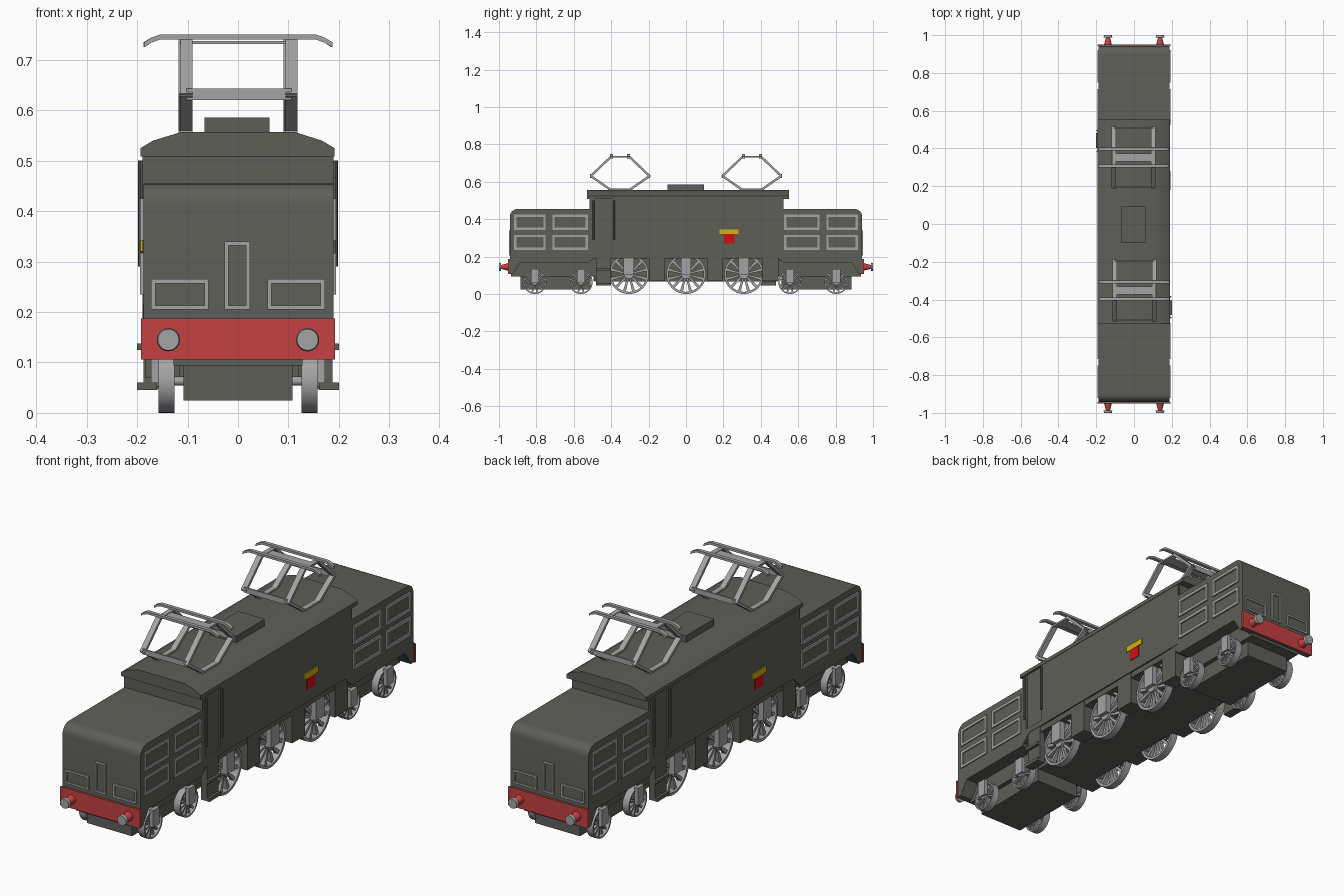
import bpy, bmesh, math
from mathutils import Vector, Matrix

if "Cube" in bpy.data.objects:
    bpy.data.objects.remove(bpy.data.objects["Cube"])


def material(name, rgb):
    m = bpy.data.materials.new(name)
    m.diffuse_color = (*rgb, 1)
    m.use_nodes = True
    m.node_tree.nodes["Principled BSDF"].inputs["Base Color"].default_value = m.diffuse_color
    return m


DARK = material("dark body grey", (0.112, 0.114, 0.098))
GREY = material("light metal grey", (0.37, 0.37, 0.37))
BEAM = material("beam red", (0.56, 0.052, 0.052))
RED = material("plate red", (0.64, 0.004, 0.006))
YELLOW = material("plate yellow", (0.68, 0.45, 0.004))


def finish(name, bm, mat):
    bmesh.ops.recalc_face_normals(bm, faces=bm.faces)
    me = bpy.data.meshes.new(name)
    bm.to_mesh(me)
    bm.free()
    me.materials.append(mat)
    me.shade_smooth()
    me.set_sharp_from_angle(angle=math.radians(32))
    ob = bpy.data.objects.new(name, me)
    bpy.context.collection.objects.link(ob)
    return ob


def add_box(bm, x0, x1, y0, y1, z0, z1, s=1):
    """Box from ranges; s=-1 turns it half a turn about the vertical axis."""
    c = Vector((s * (x0 + x1) / 2, s * (y0 + y1) / 2, (z0 + z1) / 2))
    size = Matrix.Diagonal((abs(x1 - x0), abs(y1 - y0), abs(z1 - z0), 1))
    bmesh.ops.create_cube(bm, size=1, matrix=Matrix.Translation(c) @ size)


def boxes(name, items, mat, s=1):
    bm = bmesh.new()
    for it in items:
        add_box(bm, *it, s=s)
    return finish(name, bm, mat)


def add_prism(bm, pts, a0, a1, axis, s=1):
    """Extrude a profile: axis 'x' takes (y, z) points, axis 'y' takes (x, z) points."""
    def place(p, a):
        return (s * a, s * p[0], p[1]) if axis == 'x' else (s * p[0], s * a, p[1])
    lo = [bm.verts.new(place(p, a0)) for p in pts]
    hi = [bm.verts.new(place(p, a1)) for p in pts]
    bm.faces.new(lo)
    bm.faces.new(hi)
    for i in range(len(pts)):
        j = (i + 1) % len(pts)
        bm.faces.new((lo[i], lo[j], hi[j], hi[i]))


def prism(name, pts, a0, a1, axis, mat, s=1):
    bm = bmesh.new()
    add_prism(bm, pts, a0, a1, axis, s)
    return finish(name, bm, mat)


def add_rod(bm, p0, p1, r0, r1, seg=20):
    p0, p1 = Vector(p0), Vector(p1)
    d = p1 - p0
    m = Matrix.Translation((p0 + p1) / 2) @ d.to_track_quat('Z', 'Y').to_matrix().to_4x4()
    bmesh.ops.create_cone(bm, cap_ends=True, segments=seg, radius1=r0, radius2=r1,
                          depth=d.length, matrix=m)


def rod(name, p0, p1, r0, r1, mat, seg=20):
    bm = bmesh.new()
    add_rod(bm, p0, p1, r0, r1, seg)
    return finish(name, bm, mat)


def frame_x(y0, y1, z0, z1, x0, x1, w=0.013):
    """Four bars round a rectangle on a side wall."""
    return [(x0, x1, y0, y1, z0, z0 + w), (x0, x1, y0, y1, z1 - w, z1),
            (x0, x1, y0, y0 + w, z0 + w, z1 - w), (x0, x1, y1 - w, y1, z0 + w, z1 - w)]


def frame_y(x0, x1, z0, z1, y0, y1, w=0.008):
    """Four bars round a rectangle on an end wall."""
    return [(x0, x1, y0, y1, z0, z0 + w), (x0, x1, y0, y1, z1 - w, z1),
            (x0, x0 + w, y0, y1, z0 + w, z1 - w), (x1 - w, x1, y0, y1, z0 + w, z1 - w)]


def wheel(name, y, r, side):
    """Spoked wheel: turned rim, hub and flat spokes."""
    bm = bmesh.new()
    n, xa, xb = 32, side * 0.126, side * 0.158
    rings = []
    for x, rr in ((xa, r), (xb, r), (xb, r * 0.89), (xa, r * 0.89)):
        rings.append([bm.verts.new((x, y + rr * math.cos(2 * math.pi * i / n),
                                    r + rr * math.sin(2 * math.pi * i / n))) for i in range(n)])
    for k in range(4):
        a, b = rings[k], rings[(k + 1) % 4]
        for i in range(n):
            j = (i + 1) % n
            bm.faces.new((a[i], a[j], b[j], b[i]))
    add_rod(bm, (xa, y, r), (xb + side * 0.004, y, r), r * 0.24, r * 0.24)
    for i in range(12):
        t = math.pi * (i + 0.5) / 6
        u, v = Vector((math.cos(t), math.sin(t))), Vector((-math.sin(t), math.cos(t)))
        c = Vector((y, r))
        quad = [c + u * r * a + v * r * b for a, b in
                ((0.15, -0.04), (0.92, -0.075), (0.92, 0.075), (0.15, 0.04))]
        add_prism(bm, quad, side * 0.132, side * 0.150, 'x')
    finish(name, bm, GREY)


# Main body with a recessed cab door on each side
boxes("main_body", [(-0.182, 0.182, -0.515, 0.52, 0.19, 0.52)], DARK)
roof_pts = [(-0.193, 0.508), (-0.193, 0.525), (-0.168, 0.540), (-0.112, 0.557),
            (0.112, 0.557), (0.166, 0.540), (0.191, 0.525), (0.191, 0.508)]
prism("roof", roof_pts, -0.53, 0.552, 'y', DARK)
boxes("roof_hatch", [(-0.066, 0.062, -0.10, 0.095, 0.55, 0.586)], DARK)

# Under-floor chassis and axles
boxes("chassis", [(-0.128, 0.128, -0.935, 0.935, 0.094, 0.2),
                  (-0.12, 0.12, -0.49, 0.49, 0.068, 0.12)], DARK)

for s, end in ((1, "front"), (-1, "rear")):
    hand = "right" if s == 1 else "left"
    # Side skin leaves the door opening
    boxes(hand + "_side_panel", [(0.17, 0.189, -0.39, 0.516, 0.215, 0.515),
                                 (0.17, 0.189, -0.516, -0.49, 0.215, 0.515),
                                 (0.17, 0.189, -0.49, -0.39, 0.215, 0.24)], DARK, s)
    for y in (-0.495, -0.385):
        rod(hand + "_door_handrail", (s * 0.193, s * y, 0.29), (s * 0.193, s * y, 0.50),
            0.005, 0.005, DARK, 8)
    boxes(hand + "_plate_bar", [(0.186, 0.193, 0.18, 0.28, 0.32, 0.346)], YELLOW, s)
    boxes(hand + "_plate_shield", [(0.186, 0.192, 0.203, 0.26, 0.27, 0.32)], RED, s)

    # Hood with rounded top end edge
    arc = [(-0.90 - 0.042 * math.sin(a), 0.413 + 0.042 * math.cos(a))
           for a in (math.pi / 12 * k for k in range(7))]
    prism(end + "_hood", [(-0.50, 0.18), (-0.50, 0.455)] + arc + [(-0.942, 0.18)],
          -0.187, 0.189, 'x', DARK, s)
    # Sole bar with drop ends and red buffer beam
    prism(end + "_sole_bar", [(-0.945, 0.187), (-0.945, 0.106), (-0.925, 0.106), (-0.885, 0.168),
                              (-0.52, 0.168), (-0.47, 0.215), (-0.47, 0.225), (-0.50, 0.225),
                              (-0.53, 0.187)], -0.187, 0.189, 'x', DARK, s)
    boxes(end + "_buffer_beam", [(-0.192, 0.192, -0.951, -0.943, 0.106, 0.187)], BEAM, s)

    # Hood side grilles, end windows and end door frames
    bars = []
    for side in (-1, 1):
        for y0, y1 in ((-0.92, -0.75), (-0.715, -0.525)):
            for z0, z1 in ((0.235, 0.317), (0.342, 0.425)):
                bars += frame_x(y0, y1, z0, z1, side * 0.184, side * 0.194)
    boxes(end + "_grille_frames", bars, GREY, s)
    bars = []
    for x0, x1 in ((-0.172, -0.058), (0.058, 0.172)):
        bars += frame_y(x0, x1, 0.205, 0.265, -0.947, -0.938)
    bars += frame_y(-0.027, 0.024, 0.205, 0.34, -0.947, -0.938)
    boxes(end + "_window_frames", bars, GREY, s)

    # Buffers
    for x in (-0.138, 0.138):
        rod(end + "_buffer_stem", (x, -s * 0.948, 0.145), (x, -s * 0.99, 0.145),
            0.021, 0.010, BEAM)
        rod(end + "_buffer_head", (x, -s * 0.988, 0.145), (x, -s * 1.0, 0.145),
            0.023, 0.021, GREY, 24)

    # Bogie frame
    boxes(end + "_bogie", [(-0.108, 0.108, -0.885, -0.51, 0.025, 0.1)], DARK, s)

    # Frame boxes between the driving wheels, and cab steps
    boxes(hand + "_frame_boxes", [(0.115, 0.184, y - 0.044, y + 0.044, 0.07, 0.22)
                                  for y in (-0.155, 0.155, 0.45)], DARK, s)
    boxes(hand + "_cab_steps", [(0.16, 0.187, -0.482, -0.402, 0.045, 0.22),
                                (0.16, 0.2, -0.482, -0.402, 0.045, 0.06),
                                (0.16, 0.2, -0.482, -0.402, 0.125, 0.138)], DARK, s)

    # Pantograph: base, folding arms, knee bars and collector strips
    yc = -0.352
    boxes(end + "_pantograph_plate", [(-0.115, 0.115, yc - 0.022, yc + 0.022, 0.731, 0.737)],
          GREY, s)
    boxes(end + "_pantograph_base", [(x - 0.012, x + 0.012, yc - 0.065, yc + 0.065, 0.553, 0.563)
                                     for x in (-0.102, 0.106)], GREY, s)
    bm = bmesh.new()
    for x in (-0.102, 0.106):
        add_box(bm, x - 0.011, x + 0.011, yc - 0.05, yc + 0.05, 0.731, 0.739, s)
        for d in (-1, 1):
            path = [Vector((yc + d * q, z)) for q, z in
                    ((0.055, 0.56), (0.157, 0.631), (0.045, 0.738))]
            for a, b in zip(path, path[1:]):
                t = (b - a).normalized()
                n = Vector((-t.y, t.x)) * 0.006
                e = t * 0.003
                add_prism(bm, [a - e + n, b + e + n, b + e - n, a - e - n],
                          x - 0.012, x + 0.012, 'x', s)
    for d in (-1, 1):
        y = yc + d * 0.157
        add_box(bm, -0.102, 0.106, y - 0.003, y + 0.003, 0.62, 0.643, s)
    finish(end + "_pantograph_arms", bm, GREY)
    top = [(-0.185, 0.735), (-0.172, 0.744), (-0.155, 0.75), (0.155, 0.75), (0.172, 0.744),
           (0.187, 0.735)]
    strip = top + [(x, z - 0.010) for x, z in reversed(top)]
    for d in (-0.045, 0.045):
        prism(end + "_collector_strip", strip, yc + d - 0.008, yc + d + 0.008, 'y', GREY, s)

# Wheels, axles and axle boxes
for y, r in ((-0.808, 0.063), (-0.562, 0.063), (0.556, 0.063), (0.803, 0.063),
             (-0.305, 0.106), (0.0, 0.106), (0.31, 0.106)):
    kind = "driving" if r > 0.1 else "carrying"
    rod(kind + "_axle", (-0.14, y, r), (0.14, y, r), 0.009, 0.009, GREY, 12)
    for side in (-1, 1):
        wheel(kind + "_wheel", y, r, side)
        w, h, out = (0.028, 0.085, 0.180) if r > 0.1 else (0.022, 0.07, 0.172)
        boxes(kind + "_axle_box", [(side * 0.155, side * out, y - w, y + w, r - 0.004, r + h)],
              GREY)
